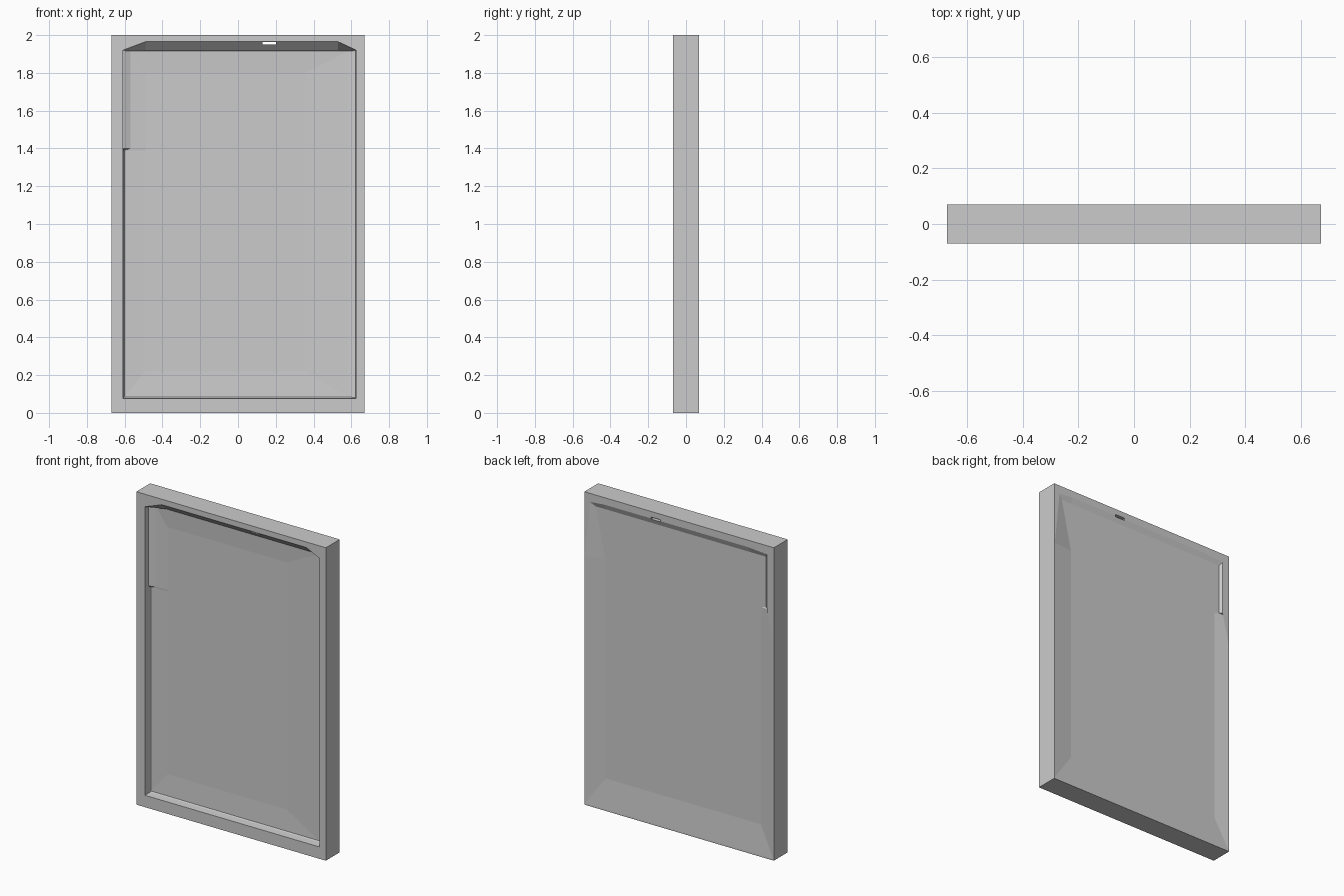
import bpy, bmesh

if "Cube" in bpy.data.objects:
    bpy.data.objects.remove(bpy.data.objects["Cube"])


def ring(bm, y, left_low, left_high, right, right_high, bottom, top, top_flat,
         step=1.4, y_high=None):
    """One nine-point loop of the frame, with clipped top corners and a step on the left."""
    pts = [(left_low, bottom), (right, bottom), (right, step), (right_high, top),
           (0.53, top_flat), (-0.49, top_flat), (left_high, top),
           (left_high, step), (left_low, step - 0.01)]
    y_high = y if y_high is None else y_high
    return [bm.verts.new((x, y_high if i in (6, 7) else y, z))
            for i, (x, z) in enumerate(pts)]


def bridge(bm, a, b):
    n = len(a)
    for i in range(n):
        j = (i + 1) % n
        bm.faces.new((a[i], a[j], b[j], b[i]))


bm = bmesh.new()
loops = [
    # slightly dished middle of the front panel
    ring(bm, -0.012, -0.49, -0.49, 0.355, 0.355, 0.22, 1.8, 1.8),
    # edge of the front panel
    ring(bm, -0.018, -0.602, -0.57, 0.585, 0.585, 0.085, 1.915, 1.917),
    # inside lip of the opening
    ring(bm, -0.024, -0.605, -0.608, 0.622, 0.622, 0.08, 1.918, 1.92, y_high=-0.035),
    # front opening
    ring(bm, -0.07, -0.61, -0.61, 0.625, 0.625, 0.076, 1.92, 1.965),
    # outer front and outer back edges
    ring(bm, -0.07, -0.67, -0.67, 0.67, 0.67, 0, 2, 2),
    ring(bm, 0.07, -0.67, -0.67, 0.67, 0.67, 0, 2, 2),
    # back opening
    ring(bm, 0.07, -0.665, -0.62, 0.665, 0.63, 0.01, 1.945, 1.955, step=1.6),
    # back of the panel
    ring(bm, 0.056, -0.57, -0.605, 0.53, 0.60, 0.20, 1.92, 1.92, step=1.6),
]
for a, b in zip(loops, loops[1:]):
    bridge(bm, a, b)
bm.faces.new(loops[0])
bm.faces.new(loops[-1])
bmesh.ops.recalc_face_normals(bm, faces=bm.faces)
mesh = bpy.data.meshes.new("framed_panel")
bm.to_mesh(mesh)
bm.free()
panel = bpy.data.objects.new("framed_panel", mesh)
bpy.context.collection.objects.link(panel)

# small slot through the top rail
bpy.ops.mesh.primitive_cube_add(size=1, location=(0.165, 0, 1.957))
cutter = bpy.context.object
cutter.name = "slot_cutter"
cutter.scale = (0.07, 0.3, 0.014)
cutter.hide_render = True
cutter.display_type = 'WIRE'
mod = panel.modifiers.new("slot", 'BOOLEAN')
mod.operation = 'DIFFERENCE'
mod.solver = 'EXACT'
mod.object = cutter
